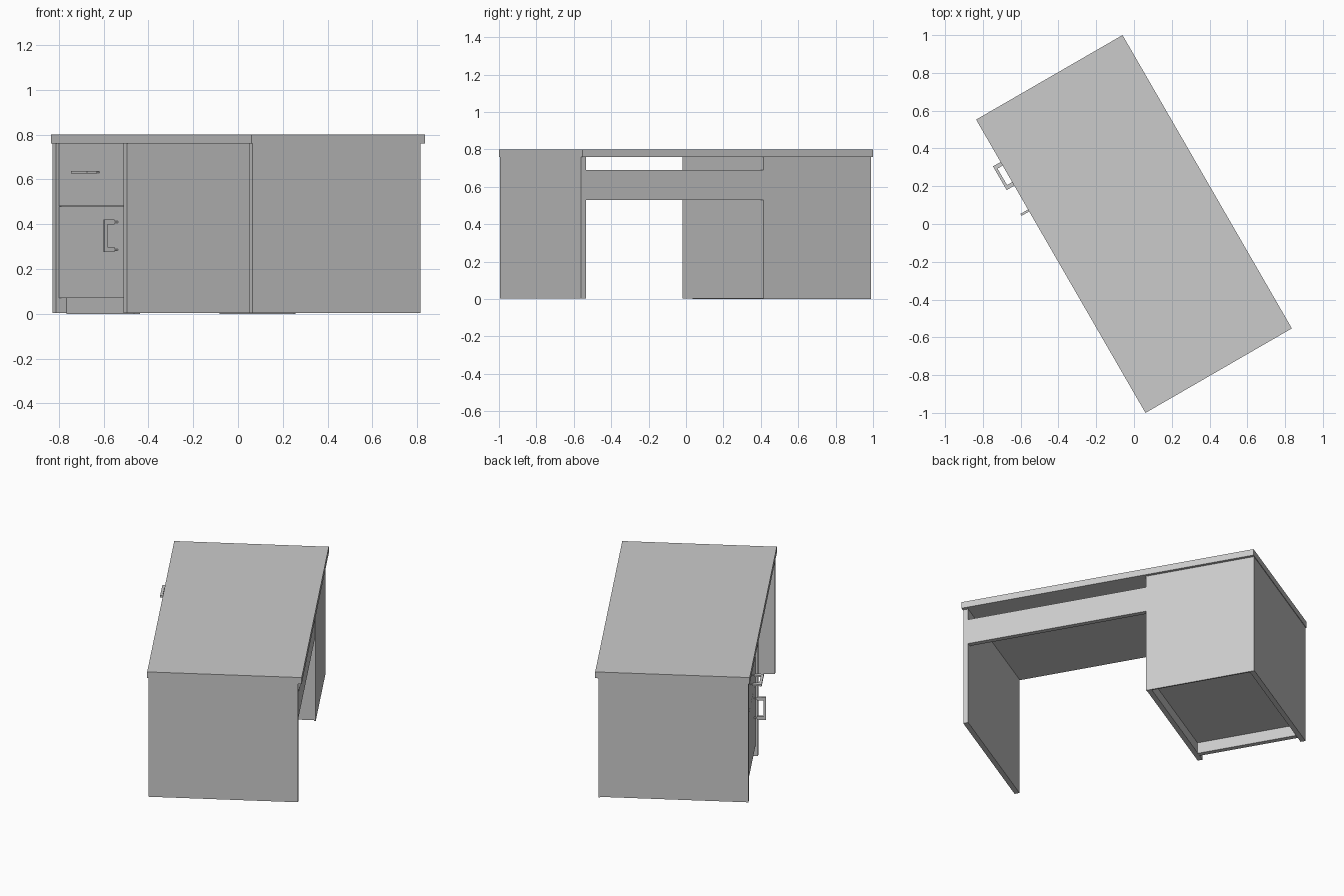
import bpy, bmesh, math
from mathutils import Matrix

if "Cube" in bpy.data.objects:
    bpy.data.objects.remove(bpy.data.objects["Cube"])

# The desk is laid out in its own axes (x length, y depth), then turned about z
TURN = Matrix.Rotation(math.radians(-60), 4, 'Z')


def add_object(name, bm):
    bmesh.ops.recalc_face_normals(bm, faces=bm.faces[:])
    mesh = bpy.data.meshes.new(name)
    bm.to_mesh(mesh)
    bm.free()
    ob = bpy.data.objects.new(name, mesh)
    ob.matrix_world = TURN
    bpy.context.collection.objects.link(ob)
    return ob


def add_cube(bm, x, y, z):
    verts = bmesh.ops.create_cube(bm, size=1)["verts"]
    bmesh.ops.scale(bm, vec=(x[1] - x[0], y[1] - y[0], z[1] - z[0]), verts=verts)
    bmesh.ops.translate(bm, vec=(sum(x) / 2, sum(y) / 2, sum(z) / 2), verts=verts)


def box(name, x, y, z):
    bm = bmesh.new()
    add_cube(bm, x, y, z)
    return add_object(name, bm)


def handle(name, centre, vertical):
    """C-shaped pull: extruded profile, plus short pegs reaching the front."""
    h, arm, bar, t = 0.0725, 0.022, 0.015, 0.012
    y0, y1 = -0.494, -0.442
    profile = [(-h, y1), (-h, y0), (h, y0), (h, y1), (h - arm, y1),
               (h - arm, y0 + bar), (-h + arm, y0 + bar), (-h + arm, y1)]
    bm = bmesh.new()
    face = bm.faces.new([bm.verts.new((x, y, -t / 2)) for x, y in profile])
    ext = bmesh.ops.extrude_face_region(bm, geom=[face])["geom"]
    bmesh.ops.translate(bm, vec=(0, 0, t),
                        verts=[g for g in ext if isinstance(g, bmesh.types.BMVert)])
    for s in (-1, 1):
        c = s * (h - arm / 2)
        add_cube(bm, (c - 0.004, c + 0.004), (y1 - 0.002, FRONT + 0.002), (-0.004, 0.004))
    if vertical:
        bm.transform(Matrix.Rotation(math.pi / 2, 4, 'Y'))
    bm.transform(Matrix.Translation((centre[0], 0, centre[1])))
    return add_object(name, bm)


T = 0.03                        # board thickness
LEFT, INNER, RIGHT = -0.893, -0.231, 0.893
DEPTH = (-0.44, 0.426)
FRONT = -0.425                  # recessed drawer and door face
UNDER = 0.76                    # underside of the top
bay = (LEFT + T, INNER - T)

# Desktop
box("desktop", (-0.8965, 0.8965), (-0.4475, 0.4475), (UNDER, 0.80))

# Upright side panels
for name, x in (("cabinet_outer_side", LEFT), ("cabinet_inner_side", INNER - T),
                ("leg_panel", RIGHT - T)):
    box(name, (x, x + T), DEPTH, (0.004, UNDER))

# Cabinet back, floor and recessed plinth
box("cabinet_back", (LEFT, INNER), (0.421, 0.43), (0, UNDER))
box("cabinet_floor", bay, (FRONT + 0.02, 0.421), (0.07, 0.10))
box("plinth", bay, (-0.385, -0.355), (0, 0.07))

# Drawer and door fronts
box("door_front", bay, (FRONT, FRONT + 0.025), (0.07, 0.479))
box("drawer_front", bay, (FRONT, FRONT + 0.025), (0.481, UNDER))
handle("drawer_handle", (-0.565, 0.632), False)
handle("door_handle", (-0.341, 0.348), True)

# Rear rail across the knee space
box("rear_rail", (INNER, RIGHT - T), (0.396, 0.426), (0.53, 0.69))
